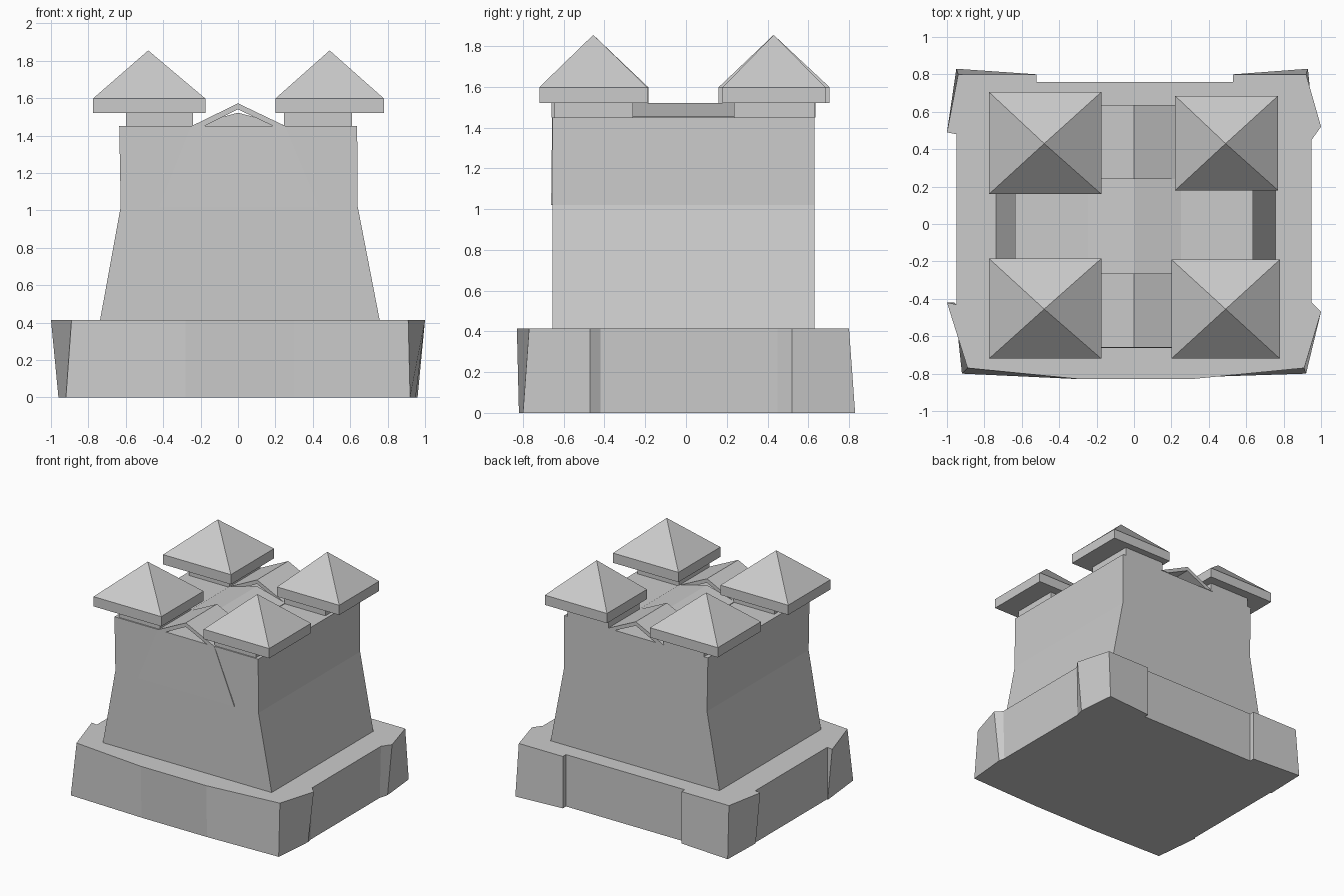
import bpy, bmesh

if "Cube" in bpy.data.objects:
    bpy.data.objects.remove(bpy.data.objects["Cube"])


def make_object(name, verts, faces):
    mesh = bpy.data.meshes.new(name)
    mesh.from_pydata(verts, [], faces)
    bm = bmesh.new()
    bm.from_mesh(mesh)
    bmesh.ops.recalc_face_normals(bm, faces=bm.faces)
    bm.to_mesh(mesh)
    bm.free()
    obj = bpy.data.objects.new(name, mesh)
    bpy.context.collection.objects.link(obj)
    return obj


def loft(name, low, high):
    """Closed solid between two matching loops of 3D points."""
    n = len(low)
    sides = [(i, (i + 1) % n, n + (i + 1) % n, n + i) for i in range(n)]
    return make_object(name, low + high,
                       [tuple(range(n))[::-1], tuple(range(n, 2 * n))] + sides)


def prism(name, profile, y0, y1):
    """Extrude an (x, z) profile along y."""
    return loft(name, [(x, y0, z) for x, z in profile],
                [(x, y1, z) for x, z in profile])


def box(name, x0, x1, y0, y1, z0, z1):
    return prism(name, [(x0, z0), (x1, z0), (x1, z1), (x0, z1)], y0, y1)


# Plinth with flared corner blocks and a bowed front
top = [(-.28, -.83), (.30, -.83), (.91, -.77), (1.0, -.47), (.95, -.42),
       (.95, .45), (1.0, .52), (.92, .80), (.53, .80), (.53, .76),
       (-.52, .76), (-.52, .80), (-.94, .80), (-1.0, .49), (-.95, .48),
       (-.95, -.43), (-1.0, -.42), (-.89, -.77)]
bottom = [(-.28, -.82), (.30, -.82), (.92, -.80), (.95, -.47), (.94, -.42),
          (.94, .45), (.96, .52), (.93, .83), (.53, .80), (.53, .76),
          (-.52, .76), (-.52, .80), (-.95, .83), (-.96, .49), (-.95, .48),
          (-.95, -.43), (-.96, -.42), (-.92, -.80)]
loft("plinth", [(x, y, 0) for x, y in bottom], [(x, y, .415) for x, y in top])

# Tower body, battered below and straight above
prism("body", [(-.74, .40), (.76, .40), (.64, 1.02), (.637, 1.45),
               (-.635, 1.45), (-.627, 1.02)], -.655, .63)

# Shallow panel on the front wall, flush at its top edge
loft("front_panel",
     [(-.42, -.65, 1.02), (.43, -.65, 1.02), (.43, -.662, 1.02), (-.42, -.662, 1.02)],
     [(-.25, -.65, 1.449), (.25, -.65, 1.449), (.25, -.657, 1.449), (-.25, -.657, 1.449)])

# Folded gable roofs over the front and back openings
gable = [(-.25, 1.45), (0, 1.572), (.255, 1.45), (.19, 1.45), (0, 1.54), (-.18, 1.45)]
for name, y0, y1 in (("front_gable", -.66, -.265), ("back_gable", .24, .635)):
    prism(name, gable, y0, y1)

# Lower ridge roof joining the gables
prism("centre_roof", [(-.245, 1.44), (.25, 1.44), (.25, 1.455), (0, 1.522),
                      (-.245, 1.455)], -.265, .24)

# Four corner turrets: short pillar, square eave, pyramid roof
turrets = {
    "front_left": (-.775, -.175, -.72, -.185, -.48, -.455),
    "front_right": (.20, .78, -.72, -.19, .49, -.455),
    "back_left": (-.775, -.175, .16, .705, -.48, .43),
    "back_right": (.22, .77, .18, .685, .49, .43),
}
for name, (x0, x1, y0, y1, ax, ay) in turrets.items():
    px = (-.60, -.24) if ax < 0 else (.245, .61)
    py = (-.645, -.26) if ay < 0 else (.235, .63)
    box(name + "_pillar", *px, *py, 1.44, 1.525)
    square = [(x0, y0), (x1, y0), (x1, y1), (x0, y1)]
    verts = [(x, y, z) for z in (1.52, 1.598) for x, y in square] + [(ax, ay, 1.855)]
    faces = [(3, 2, 1, 0)]
    for i in range(4):
        j = (i + 1) % 4
        faces += [(i, j, 4 + j, 4 + i), (4 + i, 4 + j, 8)]
    make_object(name + "_turret_roof", verts, faces)
